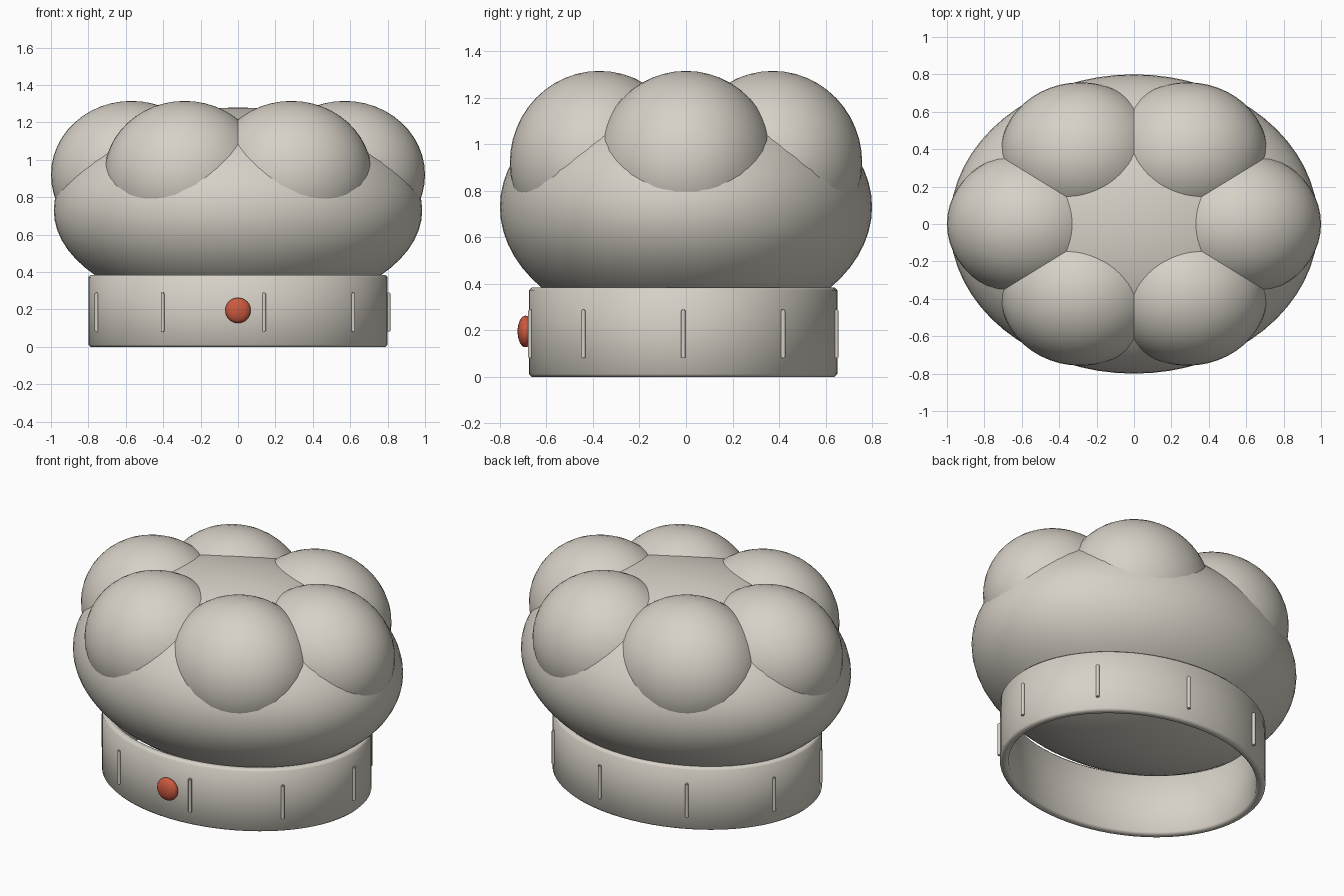
import bpy, bmesh, math
from mathutils import Matrix, Vector

if "Cube" in bpy.data.objects:
    bpy.data.objects.remove(bpy.data.objects["Cube"], do_unlink=True)


def make_material(name, colour):
    mat = bpy.data.materials.new(name)
    mat.use_nodes = True
    mat.diffuse_color = (*colour, 1)
    mat.node_tree.nodes["Principled BSDF"].inputs["Base Color"].default_value = (*colour, 1)
    return mat


cloth = make_material("warm white cloth", (0.68, 0.64, 0.57))
red = make_material("red button", (0.60, 0.10, 0.05))


def finish(bm, name, mat):
    bmesh.ops.recalc_face_normals(bm, faces=bm.faces)
    mesh = bpy.data.meshes.new(name)
    bm.to_mesh(mesh)
    bm.free()
    mesh.materials.append(mat)
    obj = bpy.data.objects.new(name, mesh)
    bpy.context.collection.objects.link(obj)
    bpy.ops.object.select_all(action="DESELECT")
    obj.select_set(True)
    bpy.context.view_layer.objects.active = obj
    bpy.ops.object.shade_smooth_by_angle(angle=math.radians(50))
    return obj


def ellipsoid(name, centre, radii, mat, segments=48, rings=24):
    bm = bmesh.new()
    bmesh.ops.create_uvsphere(bm, u_segments=segments, v_segments=rings, radius=1,
                              matrix=Matrix.LocRotScale(Vector(centre), None, Vector(radii)))
    return finish(bm, name, mat)


BAND_Y = -0.012   # the band sits slightly forward of the crown
BAND_X_RADIUS, BAND_Y_RADIUS, BAND_HEIGHT = 0.8, 0.663, 0.385

# Headband: an open oval ring with softened rims
bm = bmesh.new()
wall, soft, sides = 0.05, 0.012, 72
profile = [(0, soft), (0, BAND_HEIGHT - soft), (soft, BAND_HEIGHT), (wall - soft, BAND_HEIGHT),
           (wall, BAND_HEIGHT - soft), (wall, soft), (wall - soft, 0), (soft, 0)]
loops = []
for i in range(sides):
    a = math.tau * i / sides
    loops.append([bm.verts.new(((BAND_X_RADIUS - d) * math.cos(a),
                                BAND_Y + (BAND_Y_RADIUS - d) * math.sin(a), z))
                  for d, z in profile])
for i in range(sides):
    here, there = loops[i], loops[(i + 1) % sides]
    for j in range(len(profile)):
        k = (j + 1) % len(profile)
        bm.faces.new((here[j], there[j], there[k], here[k]))
finish(bm, "headband", cloth)

# Puffed crown
ellipsoid("crown", (0, 0, 0.73), (0.985, 0.8, 0.55), cloth, 64, 32)

# Ring of six soft lobes on the crown
for i in range(6):
    a = math.tau * i / 6
    ellipsoid(f"crown_lobe_{i + 1}", (0.57 * math.cos(a), 0.43 * math.sin(a), 0.92),
              (0.43, 0.385, 0.395), cloth)

# Nine thin upright pleats around the band
for i in range(9):
    a = math.tau * i / 9
    bm = bmesh.new()
    place = Matrix.Translation((0.805 * math.cos(a), BAND_Y + 0.668 * math.sin(a), 0.185))
    bmesh.ops.create_cone(bm, cap_ends=True, segments=12, radius1=0.01, radius2=0.01,
                          depth=0.21, matrix=place)
    rims = [e for e in bm.edges if abs(e.verts[0].co.z - e.verts[1].co.z) < 0.001]
    bmesh.ops.bevel(bm, geom=rims, offset=0.004, segments=2, affect="EDGES")
    finish(bm, f"pleat_{i + 1}", cloth)

# Button on the front of the band
ellipsoid("button", (0, -0.69, 0.195), (0.068, 0.034, 0.068), red, 32, 16)
